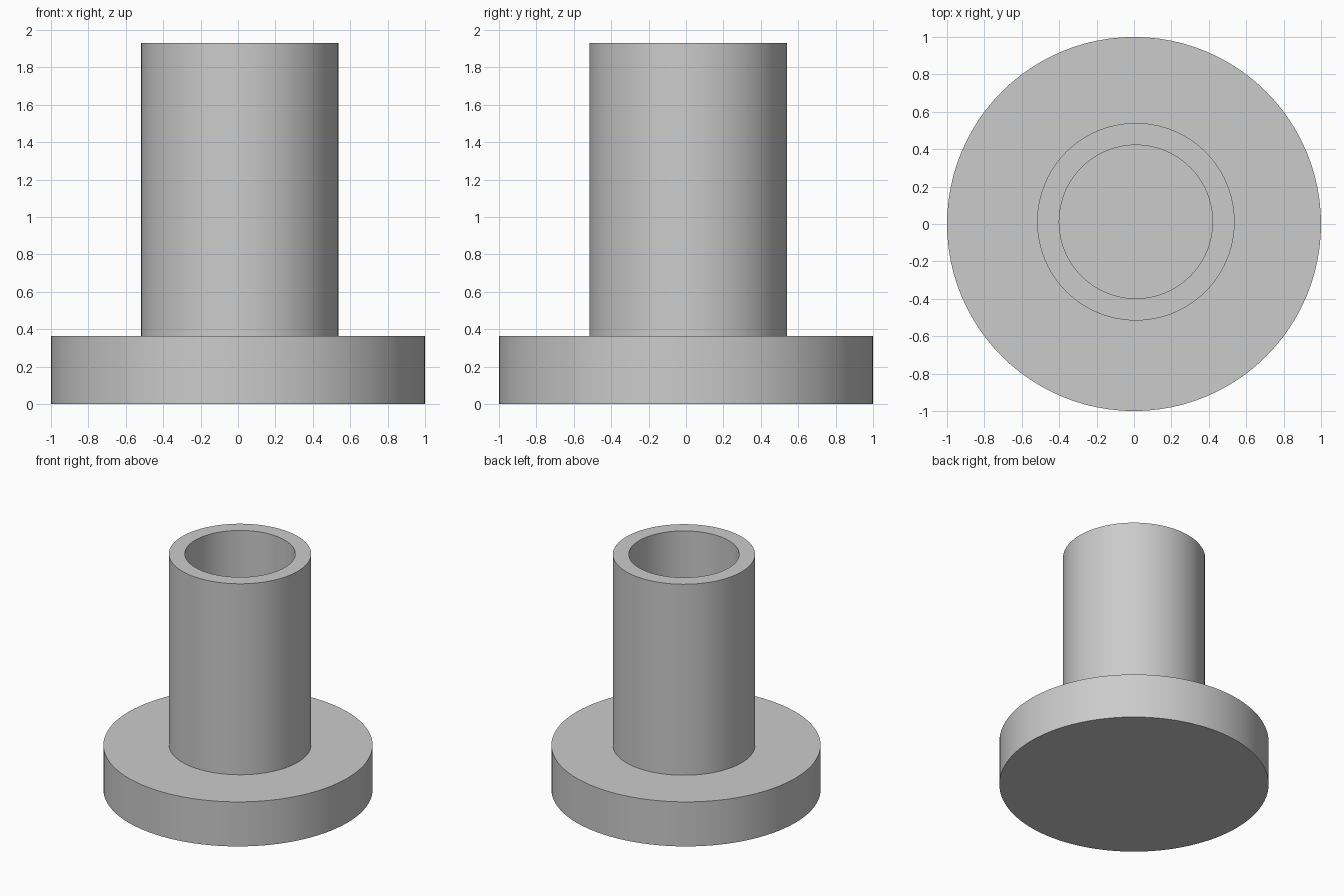
import bpy, bmesh, math

cube = bpy.data.objects.get("Cube")
if cube:
    bpy.data.objects.remove(cube, do_unlink=True)

grey = bpy.data.materials.new("plain grey")
grey.use_nodes = True
COLOUR = (0.6, 0.6, 0.6, 1)
grey.diffuse_color = COLOUR
grey.node_tree.nodes["Principled BSDF"].inputs["Base Color"].default_value = COLOUR

SEGMENTS = 96
BASE_TOP = 0.365
TUBE_TOP = 1.93


def lathe(name, profile, centre):
    """Spin a (radius, height) profile around the vertical axis."""
    bm = bmesh.new()
    verts = [bm.verts.new((r, 0, z)) for r, z in profile]
    edges = [bm.edges.new(pair) for pair in zip(verts, verts[1:])]
    bmesh.ops.spin(bm, geom=verts + edges, cent=(0, 0, 0), axis=(0, 0, 1),
                   angle=math.tau, steps=SEGMENTS, use_merge=True)
    bmesh.ops.remove_doubles(bm, verts=bm.verts, dist=1e-5)
    bmesh.ops.recalc_face_normals(bm, faces=bm.faces)
    mesh = bpy.data.meshes.new(name)
    bm.to_mesh(mesh)
    bm.free()
    mesh.materials.append(grey)
    obj = bpy.data.objects.new(name, mesh)
    obj.location = centre
    bpy.context.collection.objects.link(obj)
    bpy.ops.object.select_all(action="DESELECT")
    obj.select_set(True)
    bpy.context.view_layer.objects.active = obj
    bpy.ops.object.shade_smooth_by_angle(angle=math.radians(30))
    return obj


# Round base flange
lathe("base_flange", [(0, 0), (1, 0), (1, BASE_TOP), (0, BASE_TOP)], (0, 0, 0))

# Hollow upright tube, slightly off centre, standing on the flange
outer, inner = 0.528, 0.41
lathe("upright_tube",
      [(outer, BASE_TOP), (outer, TUBE_TOP), (inner, TUBE_TOP),
       (inner, BASE_TOP), (outer, BASE_TOP)],
      (0.01, 0.012, 0))
